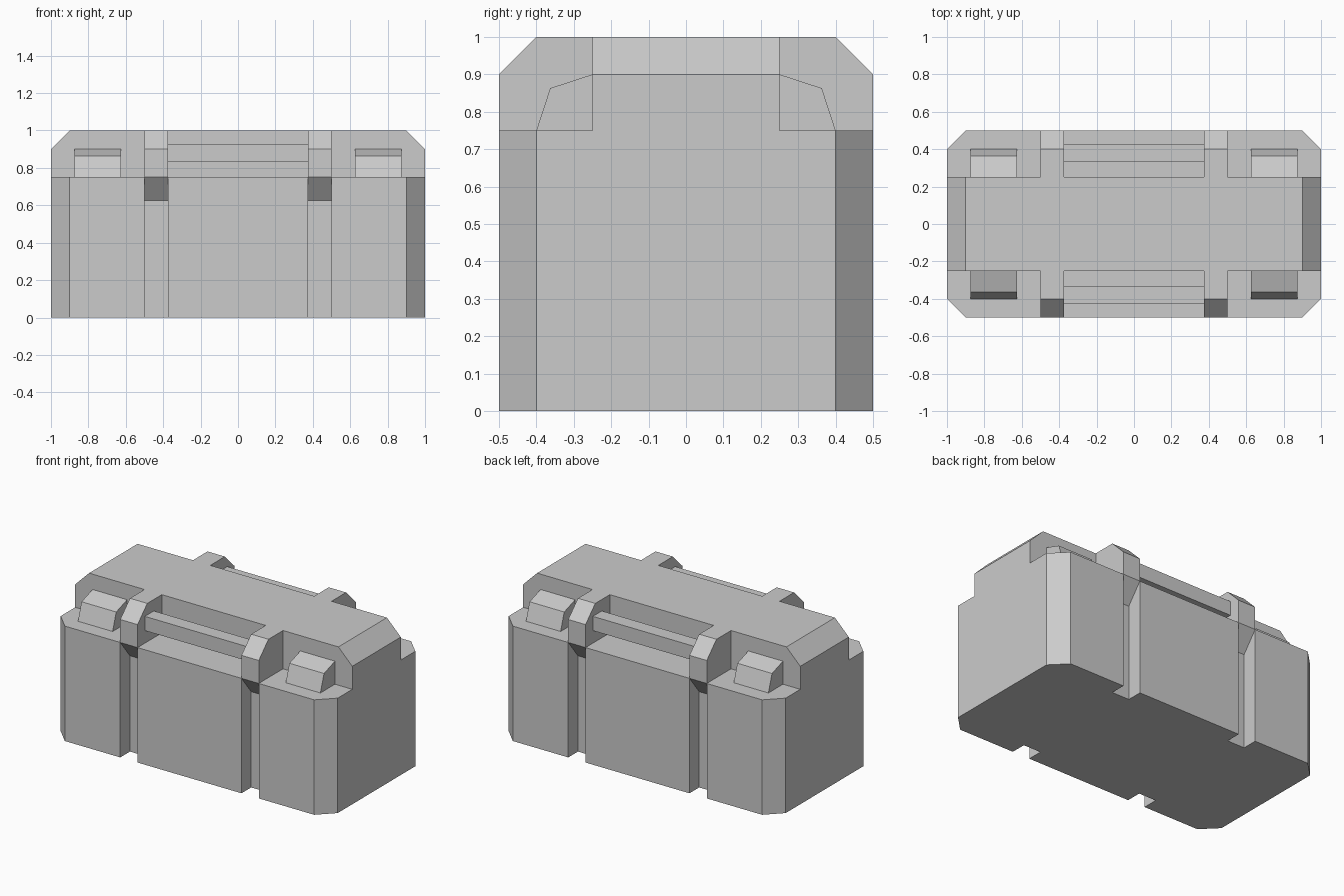
import bpy, bmesh

if "Cube" in bpy.data.objects:
    bpy.data.objects.remove(bpy.data.objects["Cube"])


def prism(name, profile, to_xyz, lo, hi, mirror=""):
    """Extrude a 2D profile from lo to hi; to_xyz(a, b, t) places the points."""
    bm = bmesh.new()
    face = bm.faces.new([bm.verts.new(to_xyz(a, b, lo)) for a, b in profile])
    new = bmesh.ops.extrude_face_region(bm, geom=[face])["geom"]
    shift = [q - p for p, q in zip(to_xyz(0, 0, lo), to_xyz(0, 0, hi))]
    bmesh.ops.translate(bm, vec=shift, verts=[v for v in new if isinstance(v, bmesh.types.BMVert)])
    bmesh.ops.recalc_face_normals(bm, faces=bm.faces)
    mesh = bpy.data.meshes.new(name)
    bm.to_mesh(mesh)
    bm.free()
    ob = bpy.data.objects.new(name, mesh)
    bpy.context.collection.objects.link(ob)
    if mirror:
        mod = ob.modifiers.new("mirror", "MIRROR")
        mod.use_axis = ["x" in mirror, "y" in mirror, False]
        mod.use_mirror_merge = False
    return ob


def plan(a, b, t):      # profile in x, y
    return (a, b, t)


def front(a, b, t):     # profile in x, z
    return (a, t, b)


def side(a, b, t):      # profile in y, z
    return (t, a, b)


# Case: chamfered corners and two grooves on each long side
quarter = [(1, 0.4), (0.9, 0.5), (0.5, 0.5), (0.5, 0.4), (0.375, 0.4), (0.375, 0.5)]
half = quarter + [(-x, y) for x, y in reversed(quarter)]
prism("case", half + [(-x, -y) for x, y in half], plan, 0, 0.75)

# Raised lid strip with bevelled ends
prism("lid", [(-1, 0.75), (1, 0.75), (1, 0.9), (0.9, 1), (-0.9, 1), (-1, 0.9)],
      front, -0.25, 0.25)

# Brackets over the grooves, sloping back into them underneath
prism("handle_bracket",
      [(-0.25, 0.75), (-0.4, 0.75), (-0.4, 0.625), (-0.5, 0.75), (-0.5, 0.9), (-0.4, 1), (-0.25, 1)],
      side, 0.375, 0.5, "xy")

# Handle bars between the brackets
prism("handle_bar", [(-0.425, 0.832), (-0.332, 0.832), (-0.332, 0.925), (-0.425, 0.925)],
      side, -0.375, 0.375, "y")

# Four sloped terminal caps on the ledges
prism("terminal_cap", [(-0.25, 0.75), (-0.4, 0.75), (-0.363, 0.863), (-0.25, 0.9)],
      side, 0.625, 0.875, "xy")
